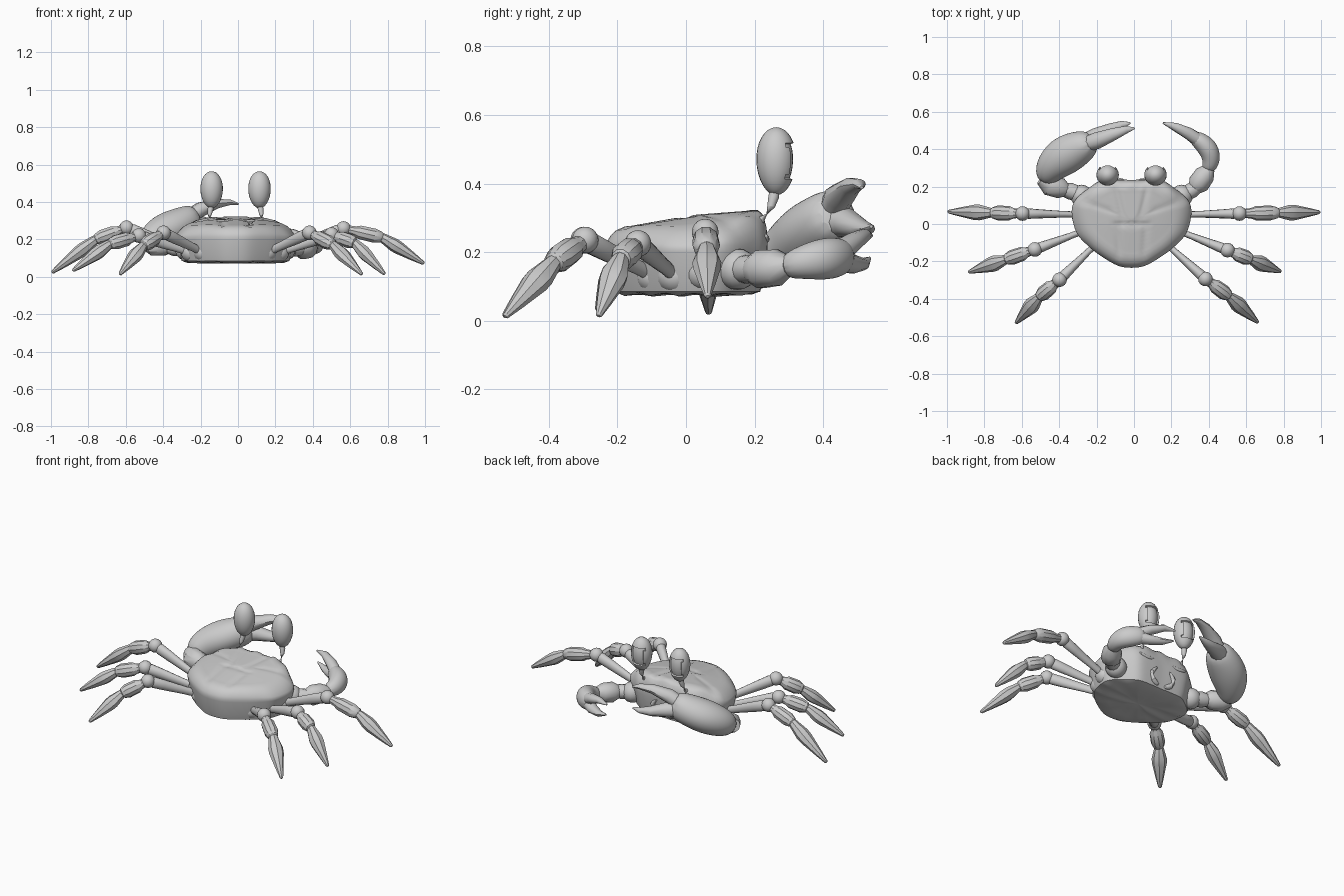
import bpy, bmesh, math
from mathutils import Vector

CX = -0.013  # body centre line


def finish(bm, name, angle=40, subsurf=0):
    bmesh.ops.recalc_face_normals(bm, faces=bm.faces[:])
    me = bpy.data.meshes.new(name)
    bm.to_mesh(me)
    bm.free()
    ob = bpy.data.objects.new(name, me)
    bpy.context.collection.objects.link(ob)
    if subsurf:
        ob.modifiers.new("subsurf", 'SUBSURF').levels = subsurf
        ob.modifiers["subsurf"].render_levels = subsurf
    bpy.ops.object.select_all(action='DESELECT')
    ob.select_set(True)
    bpy.context.view_layer.objects.active = ob
    bpy.ops.object.shade_smooth_by_angle(angle=math.radians(angle))
    return ob


def skin(bm, rings):
    for a, b in zip(rings, rings[1:]):
        n = len(a)
        for i in range(n):
            bm.faces.new((a[i], a[(i + 1) % n], b[(i + 1) % n], b[i]))
    bm.faces.new(rings[0])
    bm.faces.new(rings[-1])


def tube(name, pts, radii, sides=12, angle=40, subsurf=0):
    """Loft elliptical rings (width, height) along a path."""
    bm = bmesh.new()
    pts = [Vector(p) for p in pts]
    rings = []
    for i, (p, r) in enumerate(zip(pts, radii)):
        rw, rh = r if isinstance(r, tuple) else (r, r)
        d = (pts[min(i + 1, len(pts) - 1)] - pts[max(i - 1, 0)]).normalized()
        ref = Vector((0, 0, 1)) if abs(d.z) < 0.9 else Vector((0, 1, 0))
        side = d.cross(ref).normalized()
        up = side.cross(d)
        rings.append([bm.verts.new(p + side * rw * math.cos(2 * math.pi * k / sides)
                                   + up * rh * math.sin(2 * math.pi * k / sides))
                      for k in range(sides)])
    skin(bm, rings)
    return finish(bm, name, angle, subsurf)


def ball(name, c, r, scale=(1, 1, 1)):
    bm = bmesh.new()
    bmesh.ops.create_uvsphere(bm, u_segments=16, v_segments=10, radius=r)
    for v in bm.verts:
        v.co = Vector(v.co[i] * scale[i] + c[i] for i in range(3))
    return finish(bm, name)


def along(a, b, ts):
    a, b = Vector(a), Vector(b)
    return [a.lerp(b, t) for t in ts]


def catmull(p, steps):
    out = []
    n = len(p)
    for i in range(n):
        a, b, c, d = (Vector(p[(i + k) % n]) for k in (-1, 0, 1, 2))
        for s in range(steps):
            t = s / steps
            out.append(0.5 * (2 * b + (c - a) * t + (2 * a - 5 * b + 4 * c - d) * t * t
                              + (3 * b - a - 3 * c + d) * t ** 3))
    return out


# Body shell: half outline mirrored, lofted through scaled levels
half = [(0.08, 0.238), (0.165, 0.232), (0.225, 0.195), (0.30, 0.13), (0.32, 0.06),
        (0.295, -0.045), (0.235, -0.115), (0.165, -0.17), (0.075, -0.222)]
outline = catmull(half + [(0, -0.234)] + [(-x, y) for x, y in reversed(half)] + [(0, 0.236)], 5)
levels = [(0.02, 0.07), (0.3, 0.07), (0.6, 0.07), (0.8, 0.072), (0.9, 0.085), (0.94, 0.12),
          (0.97, 0.165), (0.995, 0.2), (1.0, 0.225), (0.985, 0.25), (0.94, 0.277), (0.88, 0.29),
          (0.78, 0.298)] + [(s, 0.306 - 0.012 * s) for s in
                            (0.7, 0.63, 0.56, 0.49, 0.42, 0.35, 0.28, 0.21, 0.14, 0.07, 0.01)]


def groove(x, y):
    x = abs(x)
    centre = 0.04 + max(0, y) * 0.22 if y > 0 else 0.075 + y * 0.05
    g = math.exp(-((x - centre) / 0.014) ** 2) * (y > -0.18)
    if x < 0.09:
        g = max(g, math.exp(-(y / 0.014) ** 2))
    if 0.1 < x < 0.26:
        g = max(g, 0.6 * math.exp(-((y - 0.03 - x * 0.35) / 0.016) ** 2))
    return 0.007 * g


bm = bmesh.new()
rings = []
for li, (s, z) in enumerate(levels):
    ring = []
    for p in outline:
        x, y = p.x * s, 0.02 + (p.y - 0.02) * s
        h = z
        if li >= 8:    # tilted, domed top with grooves
            k = min(1, (z - 0.2) / 0.08)
            h += k * (y * 0.13 - 0.05 * (abs(x) / 0.32) ** 3)
            if s < 0.9:
                h -= groove(x, y)
            if 0.85 < s and y > 0.1:    # scalloped front rim
                h += 0.005 * math.cos(x * 60)
        elif li < 4:   # ridged belly plates
            h += 0.008 * abs(math.sin((y + 0.1 * abs(x)) * 36))
        ring.append(bm.verts.new((x + CX, y, h)))
    rings.append(ring)
skin(bm, rings)
finish(bm, "body_shell", 45)

# Mouth parts and brow ridges on the face
for s, side in ((-1, "left"), (1, "right")):
    tube(side + "_mouth_part", [(CX + s * x, y, z) for x, y, z in
         ((0.015, 0.215, 0.10), (0.07, 0.222, 0.115), (0.085, 0.232, 0.16), (0.04, 0.238, 0.2))],
         [0.012, 0.022, 0.022, 0.01], 10, 50, 1)
    tube(side + "_eye_socket", [(CX + s * x, 0.232, z) for x, z in
         ((0.06, 0.245), (0.11, 0.232), (0.17, 0.25))], [0.008, 0.014, 0.008], 10, 50, 1)

    # Eye with an inset front panel
    ex = CX + s * 0.128
    tube(side + "_eye_stalk", [(ex + s * 0.012, 0.18, 0.27), (ex + s * 0.014, 0.225, 0.293),
         (ex + s * 0.012, 0.25, 0.325), (ex, 0.262, 0.40)], [0.018, 0.016, 0.016, 0.019], 12, 60, 1)
    bm = bmesh.new()
    bmesh.ops.create_uvsphere(bm, u_segments=24, v_segments=16, radius=1)
    panel = [f for f in bm.faces if f.calc_center_median().y > 0.45
             and abs(f.calc_center_median().z) < 0.6 and abs(f.calc_center_median().x) < 0.72]
    for v in bm.verts:
        taper = 1 + 0.06 * v.co.z
        v.co = Vector((v.co.x * 0.06 * taper, v.co.y * 0.058 * taper, v.co.z * 0.099))
    bmesh.ops.recalc_face_normals(bm, faces=bm.faces[:])
    bmesh.ops.inset_region(bm, faces=panel, thickness=0.002, depth=0)
    bmesh.ops.inset_region(bm, faces=panel, thickness=0.001, depth=-0.009)
    bmesh.ops.translate(bm, verts=bm.verts[:], vec=(ex, 0.263, 0.465))
    finish(bm, side + "_eye", 40)

# Walking legs: root, knee, ankle, tip
legs = {
    "right_front": ((0.25, 0.05, 0.14), (0.564, 0.056, 0.258), (0.77, 0.06, 0.21), (0.995, 0.063, 0.07)),
    "right_middle": ((0.22, -0.03, 0.13), (0.50, -0.14, 0.225), (0.625, -0.19, 0.18), (0.785, -0.255, 0.014)),
    "right_rear": ((0.155, -0.09, 0.13), (0.382, -0.294, 0.235), (0.507, -0.385, 0.17), (0.663, -0.527, 0.012)),
    "left_front": ((-0.28, 0.05, 0.14), (-0.596, 0.056, 0.262), (-0.76, 0.06, 0.2), (-0.995, 0.066, 0.022)),
    "left_middle": ((-0.25, -0.03, 0.13), (-0.53, -0.136, 0.22), (-0.685, -0.19, 0.175), (-0.884, -0.257, 0.032)),
    "left_rear": ((-0.185, -0.09, 0.13), (-0.398, -0.298, 0.235), (-0.507, -0.39, 0.165), (-0.632, -0.53, 0.012)),
}
for name, (root, knee, ankle, tip) in legs.items():
    ball(name + "_leg_socket", root, 0.055, (1, 1, 0.95))
    tube(name + "_upper_leg", along(root, knee, (0, 0.3, 0.7, 0.9, 1)),
         [(0.017, 0.021), (0.017, 0.023), (0.024, 0.03), (0.028, 0.032), (0.02, 0.02)])
    ball(name + "_leg_knee", knee, 0.039)
    tube(name + "_middle_leg", along(knee, ankle, (0.12, 0.3, 0.42, 0.8, 0.98, 1.02)),
         [0.024, 0.028, 0.038, 0.04, 0.03, 0.022], 10, 30)
    tube(name + "_leg_tip", along(ankle, tip, (-0.04, 0.02, 0.28, 0.4, 0.75, 0.98, 1)),
         [0.02, 0.026, (0.042, 0.036), (0.041, 0.035), (0.023, 0.021), 0.01, 0.005], 8, 30)

# Large left claw
ball("left_claw_socket", (-0.28, 0.15, 0.15), 0.06)
tube("left_claw_arm", [(-0.29, 0.16, 0.15), (-0.34, 0.175, 0.155), (-0.38, 0.185, 0.16)],
     [0.04, 0.045, 0.035], 12, 35)
tube("left_claw_wrist", [(-0.36, 0.18, 0.16), (-0.39, 0.19, 0.165), (-0.45, 0.21, 0.17), (-0.49, 0.245, 0.18)],
     [0.035, 0.055, 0.06, 0.04], 10, 35)
tube("left_claw_palm", [(-0.475, 0.225, 0.17), (-0.46, 0.29, 0.205), (-0.385, 0.36, 0.25),
     (-0.29, 0.41, 0.29), (-0.21, 0.445, 0.325)],
     [0.05, (0.085, 0.085), (0.115, 0.1), (0.1, 0.09), (0.06, 0.075)], 12, 50, 2)
tube("left_claw_upper_finger", [(-0.26, 0.425, 0.32), (-0.20, 0.445, 0.36), (-0.11, 0.48, 0.392),
     (-0.04, 0.505, 0.398), (0.003, 0.512, 0.388)],
     [0.04, (0.045, 0.04), (0.033, 0.026), (0.02, 0.015), 0.005], 10, 40)
tube("left_claw_lower_finger", [(-0.26, 0.435, 0.29), (-0.20, 0.47, 0.285), (-0.12, 0.508, 0.27),
     (-0.06, 0.532, 0.268), (-0.02, 0.54, 0.275)],
     [0.05, (0.045, 0.042), (0.032, 0.028), (0.02, 0.016), 0.005], 10, 40)

# Small right claw
ball("right_claw_socket", (0.255, 0.15, 0.15), 0.06)
tube("right_claw_arm", [(0.26, 0.155, 0.15), (0.31, 0.18, 0.15), (0.345, 0.205, 0.15)],
     [0.04, 0.042, 0.035], 12, 35)
tube("right_claw_wrist", [(0.325, 0.19, 0.15), (0.345, 0.215, 0.15), (0.38, 0.265, 0.155), (0.405, 0.30, 0.16)],
     [0.04, 0.058, 0.055, 0.03], 10, 35)
tube("right_claw_palm", [(0.39, 0.28, 0.155), (0.418, 0.335, 0.17), (0.402, 0.40, 0.18),
     (0.355, 0.445, 0.185), (0.31, 0.47, 0.19)],
     [0.035, (0.05, 0.05), (0.06, 0.065), (0.05, 0.06), (0.035, 0.045)], 12, 50, 2)
tube("right_claw_upper_finger", [(0.335, 0.455, 0.205), (0.29, 0.485, 0.228), (0.22, 0.52, 0.25), (0.155, 0.54, 0.248)],
     [0.034, (0.032, 0.028), (0.022, 0.019), 0.005], 10, 40)
tube("right_claw_lower_finger", [(0.335, 0.455, 0.175), (0.29, 0.485, 0.165), (0.225, 0.515, 0.165), (0.165, 0.535, 0.182)],
     [0.036, (0.032, 0.028), (0.022, 0.018), 0.005], 10, 40)
